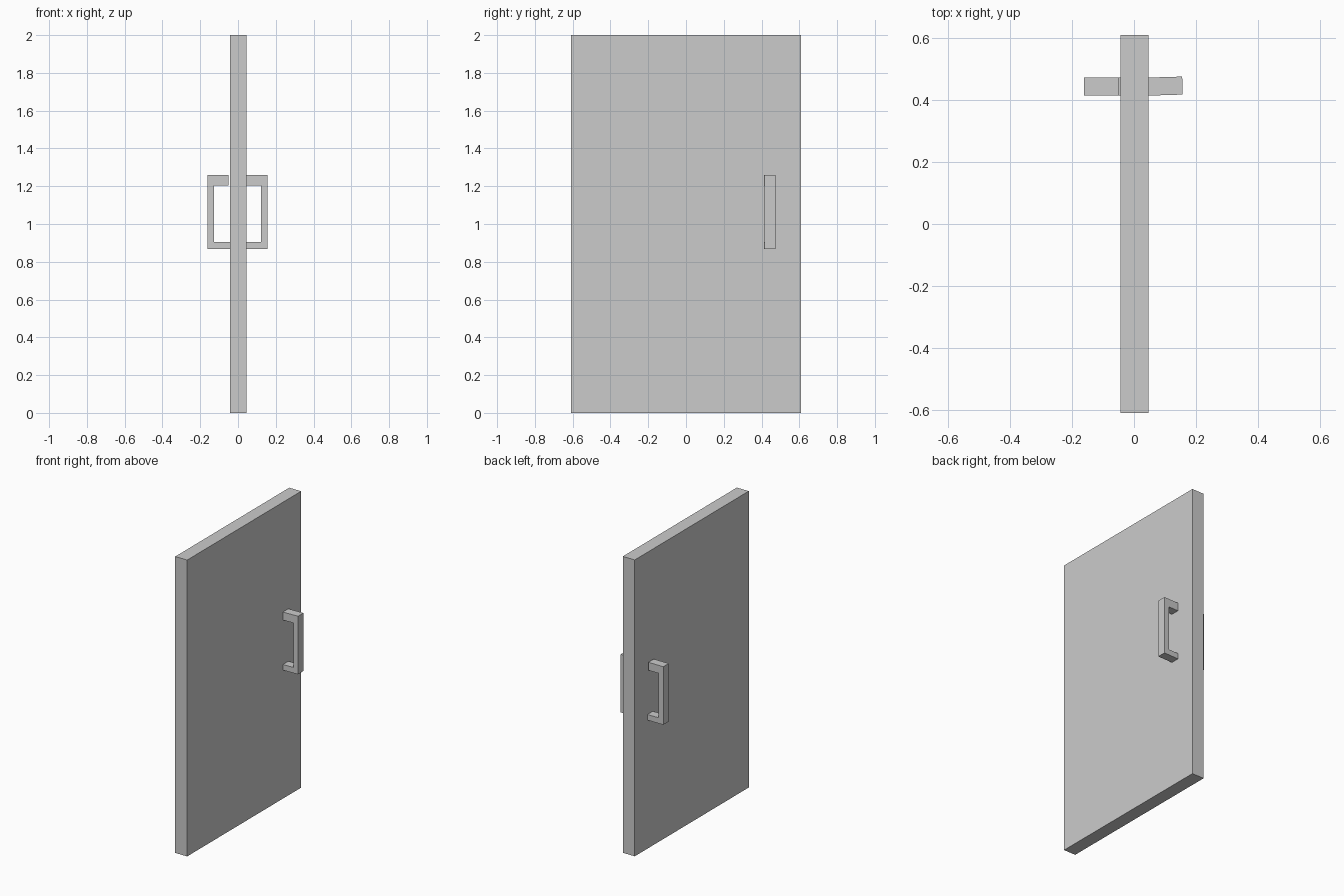
import bpy, bmesh
from math import radians
from mathutils import Matrix, Vector

if "Cube" in bpy.data.objects:
    bpy.data.objects.remove(bpy.data.objects["Cube"])


def prism(name, profile, y0, y1, turn=0.0, pivot=(0, 0, 0)):
    """Extrude an XZ outline along Y, optionally turned about a vertical axis."""
    bm = bmesh.new()
    face = bm.faces.new([bm.verts.new((x, y0, z)) for x, z in profile])
    ext = bmesh.ops.extrude_face_region(bm, geom=[face])
    moved = [v for v in ext["geom"] if isinstance(v, bmesh.types.BMVert)]
    bmesh.ops.translate(bm, verts=moved, vec=(0, y1 - y0, 0))
    bmesh.ops.rotate(bm, verts=bm.verts, cent=Vector(pivot),
                     matrix=Matrix.Rotation(turn, 3, 'Z'))
    bmesh.ops.recalc_face_normals(bm, faces=bm.faces)
    mesh = bpy.data.meshes.new(name)
    bm.to_mesh(mesh)
    bm.free()
    obj = bpy.data.objects.new(name, mesh)
    bpy.context.collection.objects.link(obj)
    return obj


def c_profile(top_end, bottom_end, inner, outer):
    """C-shaped pull handle: two arms joined by an upright grip."""
    return [(bottom_end, 0.867), (outer, 0.867), (outer, 1.259), (top_end, 1.259),
            (top_end, 1.205), (inner, 1.205), (inner, 0.905), (bottom_end, 0.905)]


# Door slab
prism("door_panel", [(-0.043, 0), (0.046, 0), (0.046, 2), (-0.043, 2)], -0.608, 0.608)

# Pull handles; the upper arm of the left one stops just short of the panel
prism("left_handle", c_profile(-0.049, -0.043, -0.127, -0.161), 0.414, 0.472)
# The right one sits very slightly twisted
prism("right_handle", c_profile(0.044, 0.044, 0.122, 0.156), 0.414, 0.472,
      radians(1.7), (0.07, 0.443, 0))
